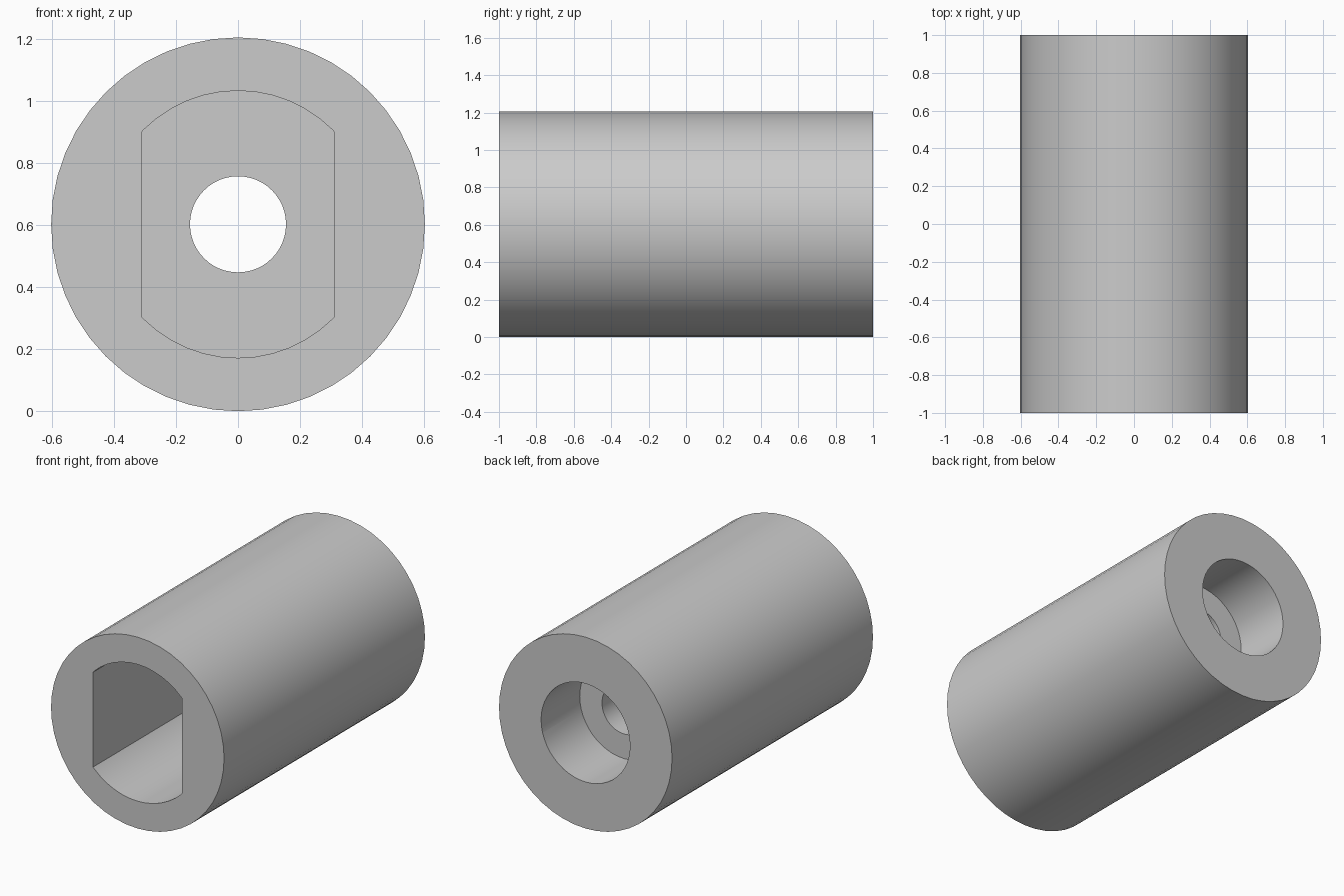
import bpy, bmesh, math
from mathutils import Matrix

if "Cube" in bpy.data.objects:
    bpy.data.objects.remove(bpy.data.objects["Cube"], do_unlink=True)

R = 0.603           # outer radius, also height of the axis
SIDES = 48

grey = bpy.data.materials.new("plain_grey")
grey.use_nodes = True
colour = (0.6, 0.6, 0.6, 1)
grey.diffuse_color = colour
grey.node_tree.nodes["Principled BSDF"].inputs["Base Color"].default_value = colour


def rod(name, radius, y0, y1, half_width=None):
    """Cylinder along y, optionally with two flats at x = +-half_width."""
    bm = bmesh.new()
    place = Matrix.Translation((0, (y0 + y1) / 2, R)) @ Matrix.Rotation(math.pi / 2, 4, 'X')
    bmesh.ops.create_cone(bm, cap_ends=True, segments=SIDES, radius1=radius,
                          radius2=radius, depth=y1 - y0, matrix=place)
    if half_width:
        for side in (-1, 1):
            cut = bmesh.ops.bisect_plane(
                bm, geom=bm.verts[:] + bm.edges[:] + bm.faces[:],
                plane_co=(side * half_width, 0, 0), plane_no=(side, 0, 0), clear_outer=True)
            edges = [e for e in cut["geom_cut"] if isinstance(e, bmesh.types.BMEdge)]
            bmesh.ops.contextual_create(bm, geom=edges)
    bmesh.ops.recalc_face_normals(bm, faces=bm.faces[:])
    mesh = bpy.data.meshes.new(name)
    bm.to_mesh(mesh)
    bm.free()
    mesh.materials.append(grey)
    obj = bpy.data.objects.new(name, mesh)
    bpy.context.collection.objects.link(obj)
    return obj


# Outer sleeve
sleeve = rod("sleeve", R, -1, 1)

# Front double-flat socket, through hole, rear counterbore
cutters = [
    rod("socket_cutter", 0.431, -1.1, 0.1, half_width=0.31),
    rod("hole_cutter", 0.155, -1.2, 1.2),
    rod("counterbore_cutter", 0.31, 0.615, 1.1),
]

bpy.ops.object.select_all(action='DESELECT')
sleeve.select_set(True)
bpy.context.view_layer.objects.active = sleeve
for cutter in cutters:
    cutter.hide_render = True
    mod = sleeve.modifiers.new(cutter.name, 'BOOLEAN')
    mod.operation = 'DIFFERENCE'
    mod.solver = 'EXACT'
    mod.object = cutter
    bpy.ops.object.modifier_apply(modifier=mod.name)
    bpy.data.objects.remove(cutter, do_unlink=True)

bpy.ops.object.shade_smooth_by_angle(angle=math.radians(30))
